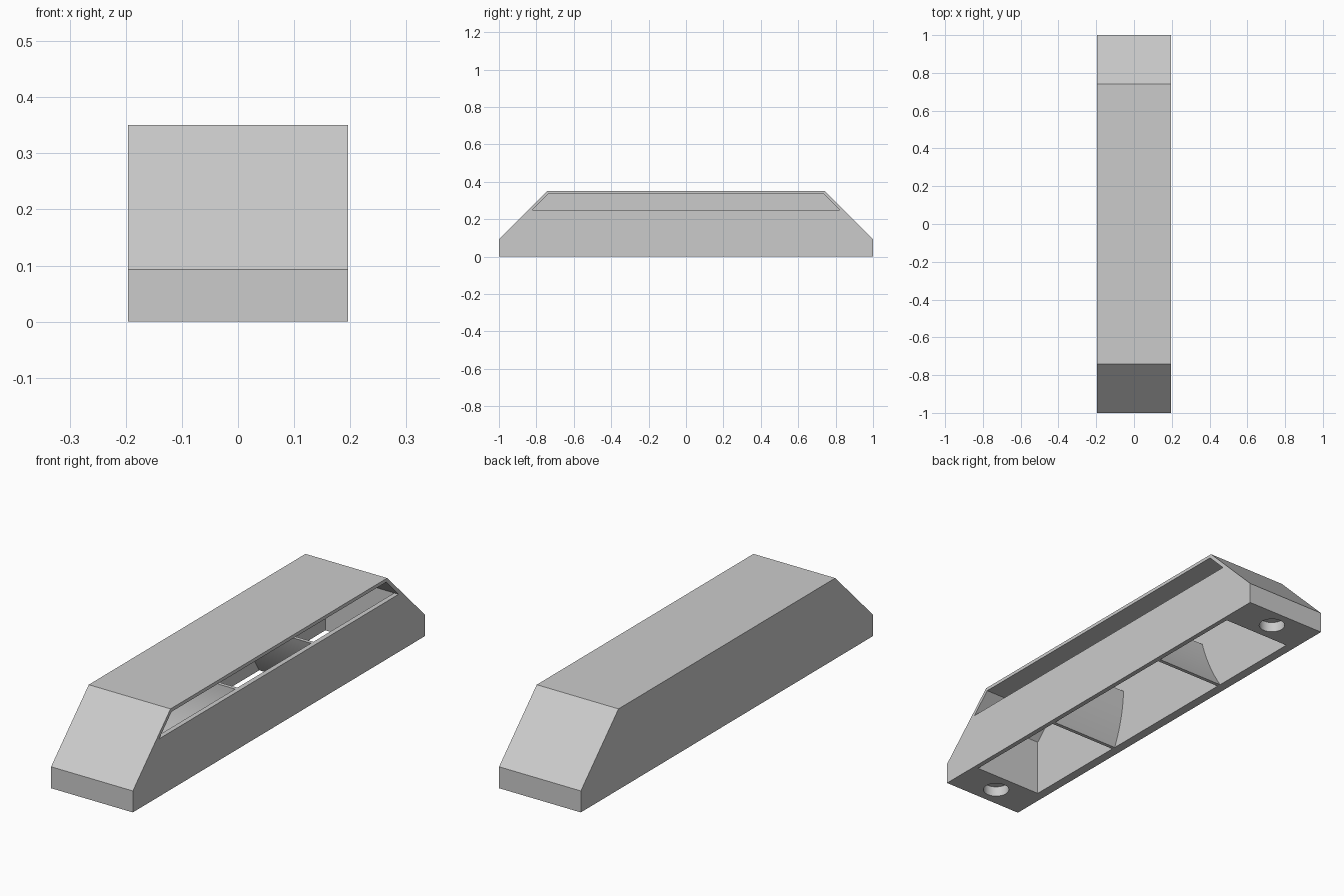
import bpy
import bmesh

cube = bpy.data.objects.get("Cube")
if cube:
    bpy.data.objects.remove(cube, do_unlink=True)

grey = bpy.data.materials.new("plain_grey")
grey.use_nodes = True
colour = (0.6, 0.6, 0.6, 1)
grey.diffuse_color = colour
grey.node_tree.nodes["Principled BSDF"].inputs["Base Color"].default_value = colour

HALF_WIDTH = 0.196
INNER_LEFT, INNER_RIGHT = 0.175, -0.155   # cavity walls in x
END, SILL, ROOF, ROOF_END = 0.82, 0.25, 0.335, 0.735


def prism(name, profile, x0, x1):
    """Extrude a y-z outline along x."""
    bm = bmesh.new()
    face = bm.faces.new([bm.verts.new((x0, y, z)) for y, z in profile])
    out = bmesh.ops.extrude_face_region(bm, geom=[face])
    verts = [v for v in out["geom"] if isinstance(v, bmesh.types.BMVert)]
    bmesh.ops.translate(bm, verts=verts, vec=(x1 - x0, 0, 0))
    bmesh.ops.recalc_face_normals(bm, faces=bm.faces)
    mesh = bpy.data.meshes.new(name)
    bm.to_mesh(mesh)
    bm.free()
    mesh.materials.append(grey)
    obj = bpy.data.objects.new(name, mesh)
    bpy.context.collection.objects.link(obj)
    return obj


def activate(obj):
    bpy.ops.object.select_all(action="DESELECT")
    obj.select_set(True)
    bpy.context.view_layer.objects.active = obj


def cut(target, cutter):
    cutter.hide_render = True
    mod = target.modifiers.new("cut", "BOOLEAN")
    mod.operation = "DIFFERENCE"
    mod.solver = "EXACT"
    mod.object = cutter
    activate(target)
    bpy.ops.object.modifier_apply(modifier=mod.name)
    bpy.data.objects.remove(cutter, do_unlink=True)


def mirrored(half):
    """Complete a symmetric outline from its +y half."""
    return half + [(-y, z) for y, z in reversed(half)]


# Housing with chamfered ends
housing = prism("housing", mirrored([(1, 0), (1, 0.093), (0.742, 0.35)]),
                -HALF_WIDTH, HALF_WIDTH)

# Cavity open at the bottom, and the long side opening
upper = [(END, SILL), (ROOF_END, ROOF)]
cut(housing, prism("cavity_cutter", mirrored([(END, -0.1)] + upper),
                   INNER_RIGHT, INNER_LEFT))
cut(housing, prism("slot_cutter", mirrored(upper), INNER_LEFT - 0.02, 0.3))

# Blind round holes under both ends
for y in (-0.91, 0.91):
    bpy.ops.mesh.primitive_cylinder_add(vertices=48, radius=0.054, depth=0.1,
                                        location=(0, y, -0.005))
    cut(housing, bpy.context.object)
activate(housing)
bpy.ops.object.shade_smooth_by_angle(angle=0.5)


# Curved vanes across the cavity
def vane(name, bottom, middle, top, thickness=0.016, steps=16):
    control = 2 * middle - (bottom + top) / 2
    path = []
    for i in range(steps + 1):
        t = i / steps
        y = (1 - t) ** 2 * bottom + 2 * t * (1 - t) * control + t * t * top
        path.append((y, SILL * t))
    half = thickness / 2
    outline = [(y + half, z) for y, z in path]
    outline += [(y - half, z) for y, z in reversed(path)]
    obj = prism(name, outline, INNER_RIGHT, INNER_LEFT)
    activate(obj)
    bpy.ops.object.shade_smooth_by_angle(angle=0.5)


vane("front_vane", -0.32, -0.278, -0.262)
vane("back_vane", 0.375, 0.305, 0.258)
